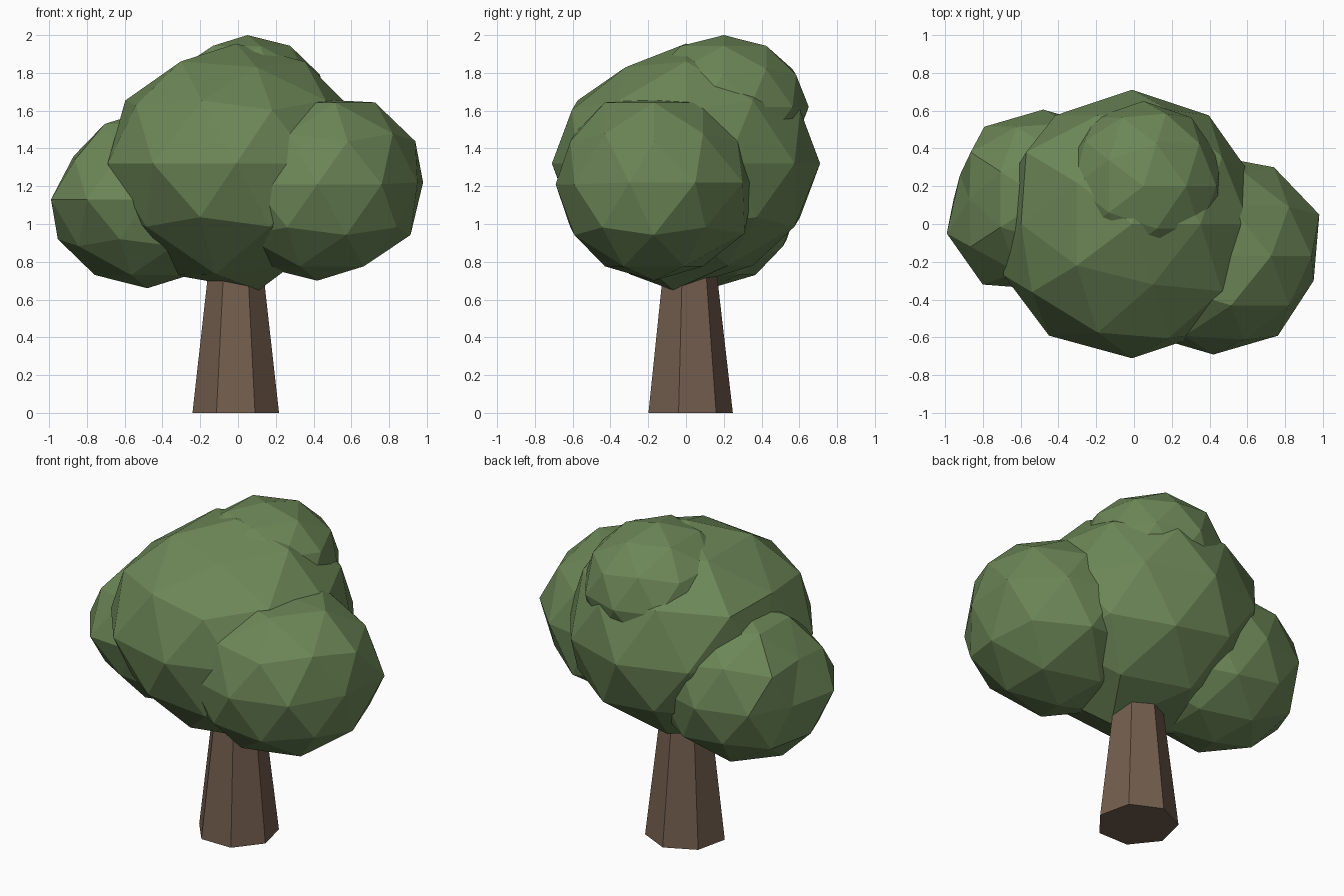
import bpy

if "Cube" in bpy.data.objects:
    bpy.data.objects.remove(bpy.data.objects["Cube"])


def material(name, color):
    mat = bpy.data.materials.new(name)
    mat.diffuse_color = (*color, 1)
    mat.use_nodes = True
    mat.node_tree.nodes["Principled BSDF"].inputs["Base Color"].default_value = mat.diffuse_color
    return mat


leaf = material("leaf_green", (0.15, 0.24, 0.095))
bark = material("bark_brown", (0.17, 0.11, 0.075))


def foliage(name, center, radii, nudges=()):
    """Faceted ellipsoid; each nudge pulls the nearest vertex to an irregular spot."""
    bpy.ops.mesh.primitive_ico_sphere_add(subdivisions=2, radius=1)
    ob = bpy.context.object
    ob.name = name
    for v in ob.data.vertices:
        v.co = [c + r * k for c, r, k in zip(center, radii, v.co)]
    for target in nudges:
        v = min(ob.data.vertices, key=lambda p: sum((a - b) ** 2 for a, b in zip(p.co, target)))
        v.co = target
    ob.data.materials.append(leaf)


# Tapered seven-sided trunk, running up into the crown
bpy.ops.mesh.primitive_cone_add(vertices=7, radius1=0.235, radius2=0.12, depth=1.0,
                                location=(-0.012, 0.013, 0.5))
trunk = bpy.context.object
trunk.name = "trunk"
trunk.data.materials.append(bark)

# Crown: one large mass with a lobe on each side and a small one on top
foliage("crown_main", (-0.01, 0.0, 1.32), (0.69, 0.71, 0.635),
        [(0.11, -0.07, 0.65), (-0.57, 0.38, 1.64), (-0.54, -0.36, 1.63),
         (-0.69, -0.27, 1.32), (-0.45, -0.59, 1.32), (0.10, -0.32, 1.83),
         (-0.12, -0.30, 0.735), (-0.34, 0.0, 0.73)])
foliage("crown_right", (0.42, -0.17, 1.21), (0.58, 0.52, 0.51),
        [(0.98, 0.05, 1.22), (0.95, -0.30, 1.22), (0.74, 0.30, 1.22),
         (0.42, -0.17, 1.66), (0.42, 0.36, 1.22), (0.57, 0.31, 0.95)])
foliage("crown_left", (-0.48, 0.13, 1.13), (0.53, 0.475, 0.47),
        [(-0.92, 0.26, 1.13), (-0.99, -0.05, 1.13), (-0.80, -0.32, 1.13),
         (-0.87, 0.13, 1.36)])
foliage("crown_top", (0.05, 0.20, 1.62), (0.43, 0.45, 0.38))
